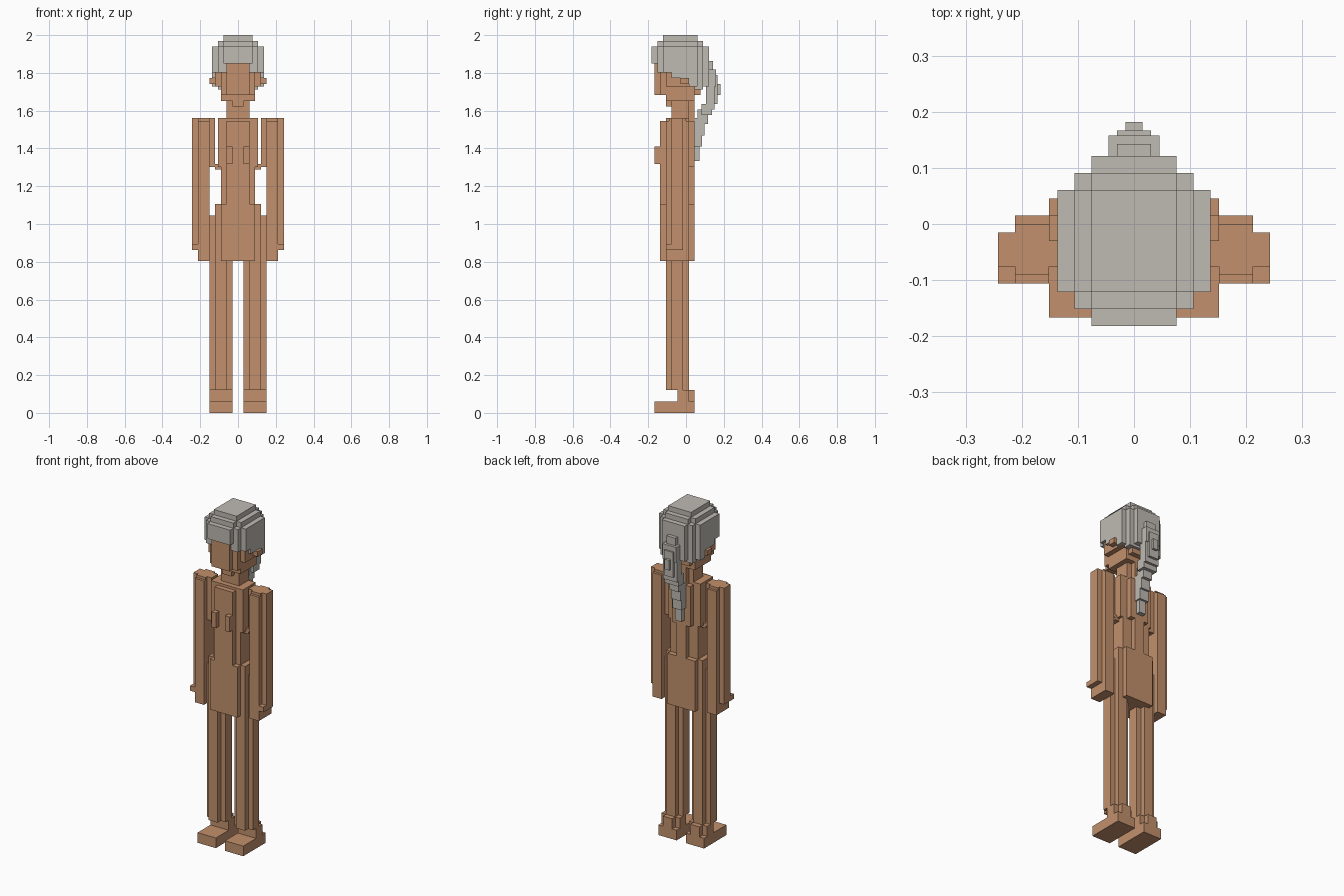
import bpy
import bmesh

cube = bpy.data.objects.get("Cube")
if cube:
    bpy.data.objects.remove(cube, do_unlink=True)

UNIT = 2 / 66      # edge of one block
FRONT = 5.5        # blocks from the toe line to the centre


def material(name, colour):
    mat = bpy.data.materials.new(name)
    mat.use_nodes = True
    mat.diffuse_color = (*colour, 1)
    mat.node_tree.nodes["Principled BSDF"].inputs["Base Color"].default_value = (*colour, 1)
    return mat


skin = material("tan skin", (0.54, 0.28, 0.15))
grey = material("grey hair", (0.52, 0.49, 0.45))


def centred(half, y0, y1, z0, z1):
    """Block that straddles the centre line."""
    return (-half, half, y0, y1, z0, z1)


def column(x0, x1, y0, y1, z0, z1):
    """Upright column with a notch at each corner."""
    return [(x0, x1, y0 + 1, y1 - 1, z0, z1), (x0 + 1, x1 - 1, y0, y1, z0, z1)]


def rounded(half, y0, y1, z0, z1, steps):
    """Centred slab whose corners are stepped in."""
    return [centred(half - i, y0 - i, y1 + i, z0, z1) for i in range(steps)]


def part(name, mat, blocks, side=1):
    """One object out of blocks; side -1 mirrors it to the right."""
    bm = bmesh.new()
    for block in blocks:
        x0, x1, y0, y1, z0, z1 = block
        made = bmesh.ops.create_cube(bm, size=1)
        for v in made["verts"]:
            v.co.x = side * (x1 if v.co.x > 0 else x0) * UNIT
            v.co.y = ((y1 if v.co.y > 0 else y0) - FRONT) * UNIT
            v.co.z = (z1 if v.co.z > 0 else z0) * UNIT
    bmesh.ops.recalc_face_normals(bm, faces=bm.faces)
    mesh = bpy.data.meshes.new(name)
    bm.to_mesh(mesh)
    bm.free()
    mesh.materials.append(mat)
    obj = bpy.data.objects.new(name, mesh)
    bpy.context.collection.objects.link(obj)
    return obj


# Limbs, built once and mirrored
for label, side in (("left", 1), ("right", -1)):
    part(label + "_foot", skin, [
        (1, 5, 0, 7, 0, 2),
        (1, 5, 4, 6, 2, 4),
        (2, 4, 6, 7, 2, 4),
    ], side)
    part(label + "_leg", skin, column(1, 5, 2, 6, 4, 26.5), side)
    part(label + "_arm", skin, [
        (5, 7, 2, 6, 29, 51),
        (5, 7, 2.5, 5.5, 51, 51.5),
        (7, 8, 3, 5, 29, 51.5),
        (4, 5, 3, 5, 43, 51.5),
    ], side)
    part(label + "_hand", skin, [
        (5, 7, 2, 6, 26.5, 29.5),
        (4, 5, 3, 5, 26.5, 34.5),
        (7, 8, 2, 5, 28.5, 29.5),
    ], side)
    part(label + "_breast", skin, [(1, 2, 0, 1, 43.5, 46.5)], side)
    part(label + "_ear", skin, [(4, 5, 4.5, 6, 57.5, 58.5)], side)

# Torso
part("pelvis", skin, [
    centred(3, 1, 7, 26.5, 36.5),
    centred(4, 2, 6, 26.5, 36.5),
])
part("waist", skin, [
    centred(2, 1, 6, 36.5, 43),
    centred(3, 2, 6, 36.5, 43),
    centred(1, 6, 7, 36.5, 43),
])
part("chest", skin, [
    centred(2, 1, 7, 43, 51),
    centred(3.5, 2, 6, 43, 51.5),
    centred(4, 3, 5, 42.5, 43.5),
])

# Neck and head
part("neck", skin, [centred(2, 3, 6, 51, 55), centred(1, 6, 7, 51, 55)])
part("head", skin, [
    centred(2, 0, 1, 55.5, 61),
    centred(3, 1, 7, 55.5, 61),
    centred(4, 2, 7, 57, 60),
    centred(2.5, 7, 8, 55.5, 60),
])
part("jaw", skin, [centred(3, 2, 7, 54.5, 55.5), centred(1, 2, 3, 53.5, 54.5)])

# Hair: stepped cap, then a hairline that falls towards the back
part("hair_cap", grey,
     rounded(4.5, 1.5, 7.5, 61, 64, 3)
     + rounded(3.5, 1.5, 7.5, 64, 65, 2)
     + rounded(2.5, 1.5, 7.5, 65, 66, 1))
part("hairline", grey, [
    centred(4.5, 1.5, 7.5, 59.5, 61),
    centred(3.5, 0.5, 8.5, 59.5, 61),
    centred(4.5, 3, 7.5, 58.5, 59.5),
    centred(3.5, 7, 8.5, 56.5, 59.5),
    centred(2.5, 8, 9.5, 57, 61),
    centred(4.5, 6, 7.5, 57, 58.5),
])

# Ponytail: overlapping blocks as (half width, front, back, bottom, top)
tail = [
    (1, 9, 10.2, 60, 61.5), (1.5, 9, 10.7, 57, 60),
    (1, 9.3, 11, 54, 59), (0.5, 10, 11.5, 55.5, 57.5),
    (1.5, 9, 10.5, 53, 57), (1.5, 8.2, 10, 52, 54),
    (1, 7.5, 9.3, 50.5, 53), (1, 7, 8.7, 48.5, 51.5),
    (1, 7, 8.3, 46.5, 49), (0.7, 7, 7.9, 44, 47),
]
part("ponytail", grey, [centred(*step) for step in tail])
